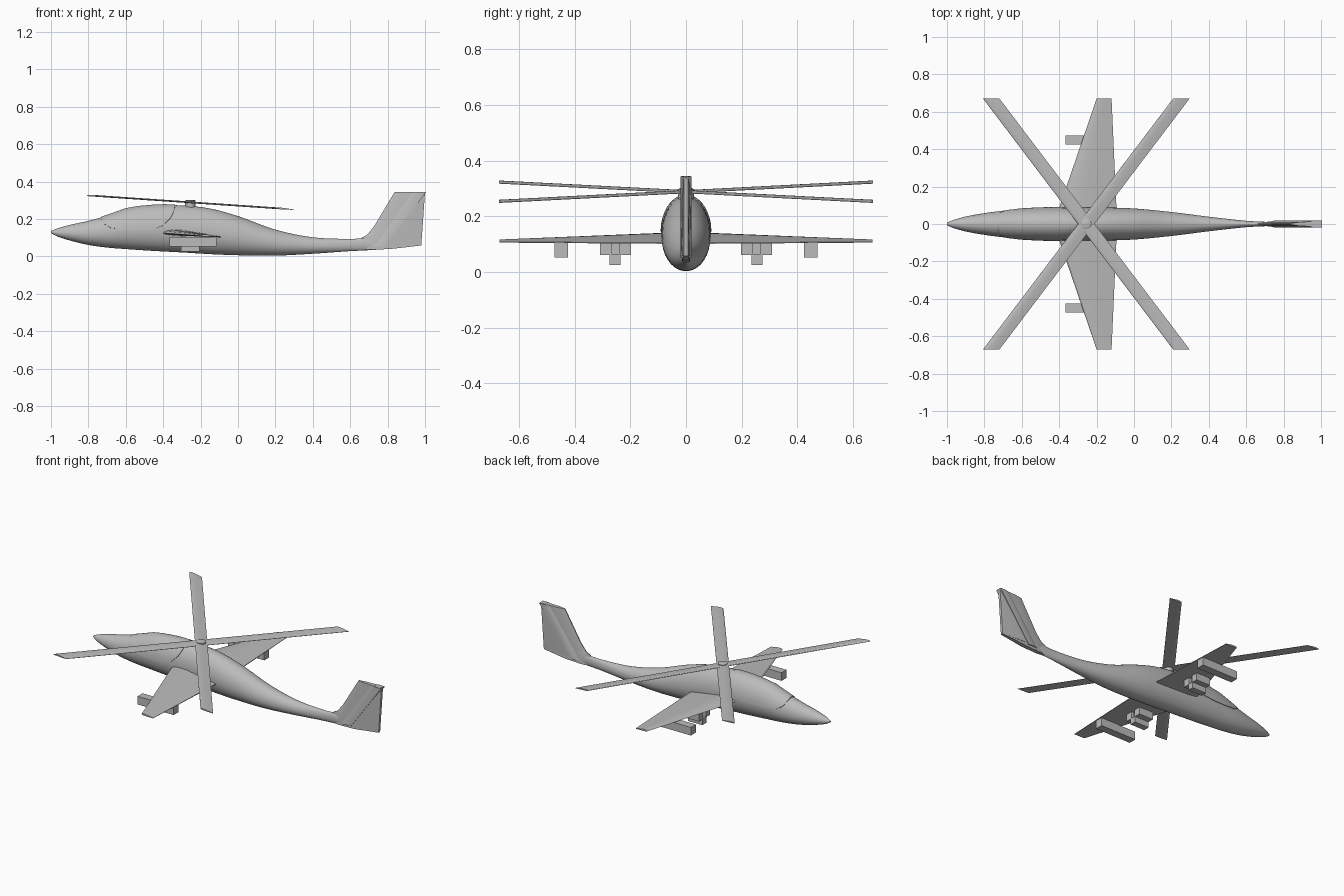
import bpy, bmesh, math

if "Cube" in bpy.data.objects:
    bpy.data.objects.remove(bpy.data.objects["Cube"], do_unlink=True)

grey = bpy.data.materials.new("plain grey")
grey.use_nodes = True
grey.diffuse_color = (0.5, 0.5, 0.5, 1)
grey.node_tree.nodes["Principled BSDF"].inputs["Base Color"].default_value = (0.5, 0.5, 0.5, 1)


def finish(name, bm, angle=30):
    bmesh.ops.recalc_face_normals(bm, faces=bm.faces)
    mesh = bpy.data.meshes.new(name)
    bm.to_mesh(mesh)
    bm.free()
    mesh.materials.append(grey)
    ob = bpy.data.objects.new(name, mesh)
    bpy.context.collection.objects.link(ob)
    bpy.ops.object.select_all(action='DESELECT')
    ob.select_set(True)
    bpy.context.view_layer.objects.active = ob
    bpy.ops.object.shade_smooth_by_angle(angle=math.radians(angle))
    return ob


def loft(name, rings, angle=30):
    """Skin closed rings of equal length and cap both ends."""
    bm = bmesh.new()
    rows = [[bm.verts.new(p) for p in ring] for ring in rings]
    n = len(rows[0])
    for a, b in zip(rows, rows[1:]):
        for i in range(n):
            j = (i + 1) % n
            bm.faces.new((a[i], a[j], b[j], b[i]))
    bm.faces.new(rows[0])
    bm.faces.new(rows[-1][::-1])
    return finish(name, bm, angle)


def box(name, x0, x1, y0, y1, z0, z1):
    return loft(name, [[(x, y0, z0), (x, y1, z0), (x, y1, z1), (x, y0, z1)] for x in (x0, x1)])


# Body stations: x, top, bottom, half width
STATIONS = [
    (-1.0, 0.135, 0.125, 0.006), (-0.97, 0.148, 0.108, 0.020), (-0.9, 0.168, 0.085, 0.040),
    (-0.8, 0.190, 0.061, 0.058), (-0.7, 0.218, 0.047, 0.071), (-0.6, 0.254, 0.039, 0.080),
    (-0.45, 0.273, 0.029, 0.087), (-0.3, 0.272, 0.021, 0.088), (-0.15, 0.256, 0.012, 0.088),
    (0.0, 0.215, 0.006, 0.083), (0.2, 0.143, 0.004, 0.064), (0.4, 0.102, 0.014, 0.039),
    (0.6, 0.093, 0.028, 0.017), (0.7, 0.095, 0.033, 0.012), (0.8, 0.060, 0.040, 0.007)]


def station(x):
    """Cubic interpolation of the body stations."""
    s = STATIONS
    i = max(k for k in range(len(s) - 1) if s[k][0] <= x)
    a, b = s[i], s[i + 1]
    p, q = s[max(i - 1, 0)], s[min(i + 2, len(s) - 1)]
    h = b[0] - a[0]
    t = (x - a[0]) / h
    out = []
    for k in (1, 2, 3):
        m0 = (b[k] - p[k]) / (b[0] - p[0]) * h
        m1 = (q[k] - a[k]) / (q[0] - a[0]) * h
        out.append((2*t**3 - 3*t*t + 1) * a[k] + (t**3 - 2*t*t + t) * m0
                   + (3*t*t - 2*t**3) * b[k] + (t**3 - t*t) * m1)
    return out


def body_point(x, ang, grow=0.0):
    """Point on the body skin; ang is measured from +y towards the top."""
    top, bot, w = station(x)
    mid = bot + 0.47 * (top - bot)
    r = (top - mid) if math.sin(ang) > 0 else (mid - bot)
    return (x, (w + grow) * math.cos(ang), mid + (r + grow) * math.sin(ang))


# Fuselage
xs = [-1, -0.985, -0.97] + [-0.94 + 0.03 * i for i in range(58)] + [0.8]
loft("fuselage", [[body_point(x, 2 * math.pi * i / 40) for i in range(40)] for x in xs])

# Canopy: raised skin over the cockpit with a rounded lower rim
SILL = [(-0.73, 0.200), (-0.715, 0.172), (-0.68, 0.152), (-0.60, 0.143), (-0.53, 0.140),
        (-0.45, 0.146), (-0.40, 0.165), (-0.36, 0.205), (-0.345, 0.235), (-0.338, 0.260)]
bm = bmesh.new()
rows = []
for x, z in SILL:
    top, bot, w = station(x)
    mid = bot + 0.47 * (top - bot)
    a0 = math.asin(max(-1, min(1, (z - mid) / (top - mid))))
    angs = [a0 + (math.pi - 2 * a0) * i / 24 for i in range(25)]
    rim = [body_point(x, angs[0], -0.004)]
    rim += [body_point(x, a, 0.004) for a in angs]
    rim.append(body_point(x, angs[-1], -0.004))
    rows.append([bm.verts.new(p) for p in rim])
for a, b in zip(rows, rows[1:]):
    for i in range(len(a) - 1):
        bm.faces.new((a[i], a[i + 1], b[i + 1], b[i]))
bm.faces.new(rows[0])
bm.faces.new(rows[-1][::-1])
finish("canopy", bm, 35)

# Aerofoil section: chord fraction, upper and lower share of the thickness
FOIL = [(0, 0.0), (0.04, 0.35), (0.15, 0.62), (0.35, 0.7), (0.65, 0.45), (1, 0.08),
        (1, -0.08), (0.6, -0.22), (0.2, -0.3), (0.04, -0.2)]


def foil_ring(y, x0, x1, z0, z1, t):
    return [(x0 + (x1 - x0) * c, y, z0 + (z1 - z0) * c + t * h) for c, h in FOIL]


# Stub wings and stores
for side, s in (("left", -1), ("right", 1)):
    # model faces -y, so its left is +x; these sides follow y instead
    label = "rear" if s > 0 else "front"
    loft(label + "_wing", [foil_ring(s * 0.0, -0.43, -0.09, 0.127, 0.104, 0.034),
                           foil_ring(s * 0.67, -0.20, -0.12, 0.111, 0.107, 0.011)])

    def store(part, x0, x1, y0, y1, z0, z1):
        box(label + part, x0, x1, *sorted((s * y0, s * y1)), z0, z1)

    store("_outer_store", -0.365, -0.115, 0.424, 0.473, 0.053, 0.104)
    store("_inner_store_a", -0.305, -0.205, 0.197, 0.240, 0.062, 0.108)
    store("_inner_store_b", -0.305, -0.205, 0.266, 0.309, 0.062, 0.108)
    store("_lower_store", -0.305, -0.205, 0.235, 0.274, 0.026, 0.064)
    store("_store_pylon", -0.285, -0.225, 0.240, 0.266, 0.062, 0.110)

# Rotor: two crossed bars in a disc tilted nose up
for name, s in (("rotor_blade_a", 1), ("rotor_blade_b", -1)):
    rings = []
    for y in (-0.672, 0.672):
        cx = -0.255 + s * 0.758 * y
        x0, x1 = cx - 0.044, cx + 0.044
        z0, z1 = (0.287 - 0.068 * (x + 0.255) for x in (x0, x1))
        rings.append(foil_ring(y, x0, x1, z0, z1, 0.009))
    loft(name, rings)

loft("rotor_hub", [[(-0.255 + r * math.cos(k * math.pi / 8), r * math.sin(k * math.pi / 8), z)
                    for k in range(16)] for r, z in ((0.028, 0.25), (0.028, 0.298), (0.02, 0.302))])


# Tail fin: horizontal slices with half thickness at front, middle and back
def fin_ring(z, x0, x1, t0, tm, t1):
    xm = x0 + 0.4 * (x1 - x0)
    return [(x0, -t0, z), (xm, -tm, z), (x1, -t1, z), (x1, t1, z), (xm, tm, z), (x0, t0, z)]


def spar_x(z):
    return 0.727 + (z - 0.053) * 0.723


loft("fin_leading_part", [fin_ring(z, x0, spar_x(z) + 0.02, 0.003, 0.011, 0.013)
                          for z, x0 in ((0.036, 0.66), (0.10, 0.66), (0.115, 0.69),
                                        (0.16, 0.727), (0.345, 0.838))])
loft("fin_spar", [fin_ring(z, spar_x(z), spar_x(z) + 0.068, 0.012, 0.020, 0.019)
                  for z in (0.053, 0.344)])
loft("fin_trailing_part", [fin_ring(z, spar_x(z) + 0.03, x1, 0.016, 0.015, 0.008)
                           for z, x1 in ((0.060, 0.98), (0.345, 1.0))])
# Sloping underside of the fin
loft("fin_foot", [[(x, -t, z0), (x, t, z0), (x, t, z1), (x, -t, z1)]
                  for x, t, z0, z1 in ((0.72, 0.011, 0.035, 0.07), (0.82, 0.014, 0.040, 0.07),
                                       (0.98, 0.008, 0.058, 0.065))])
